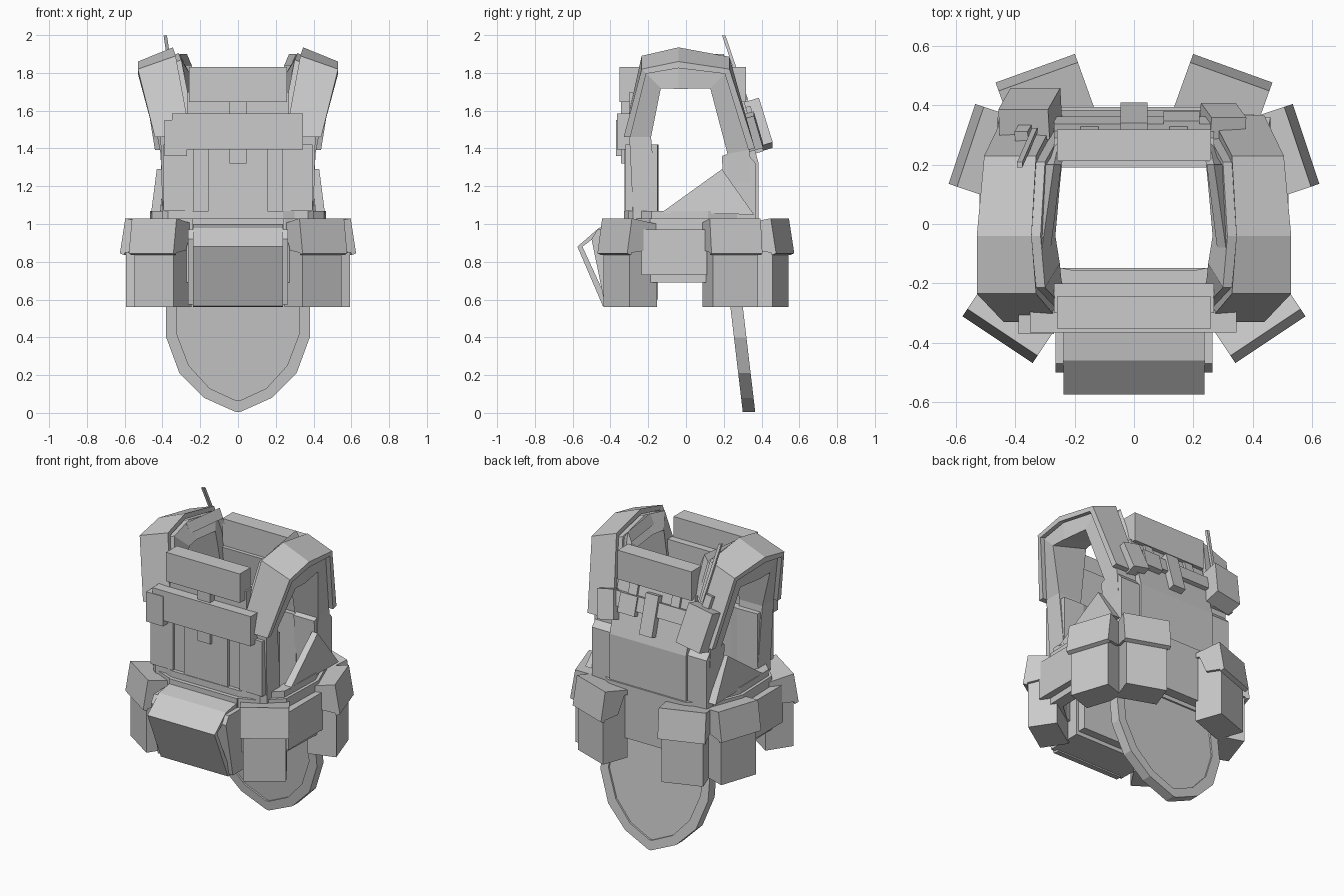
import bpy, bmesh, math
from mathutils import Vector, Matrix, Euler

if "Cube" in bpy.data.objects:
    bpy.data.objects.remove(bpy.data.objects["Cube"])


def loft(name, sections, cyclic=False, mirror=False):
    """Skin a list of equal-length 3D loops."""
    bm = bmesh.new()
    rings = [[bm.verts.new(p) for p in s] for s in sections]
    n = len(rings[0])
    pairs = list(zip(rings, rings[1:]))
    if cyclic:
        pairs.append((rings[-1], rings[0]))
    else:
        bm.faces.new(rings[0])
        bm.faces.new(rings[-1])
    for a, b in pairs:
        for i in range(n):
            j = (i + 1) % n
            bm.faces.new((a[i], a[j], b[j], b[i]))
    if mirror:
        g = bmesh.ops.duplicate(bm, geom=bm.verts[:] + bm.edges[:] + bm.faces[:])
        for v in g['geom']:
            if isinstance(v, bmesh.types.BMVert):
                v.co.x *= -1
    bmesh.ops.recalc_face_normals(bm, faces=bm.faces[:])
    me = bpy.data.meshes.new(name)
    bm.to_mesh(me)
    bm.free()
    ob = bpy.data.objects.new(name, me)
    bpy.context.collection.objects.link(ob)
    return ob


def prism(name, pts, axis, lo, hi, mat=None, mirror=False):
    """Extrude a 2D profile along an axis (remaining axes in xyz order)."""
    def place(p, t):
        c = list(p)
        c.insert('xyz'.index(axis), t)
        return mat @ Vector(c) if mat else Vector(c)
    return loft(name, [[place(p, t) for p in pts] for t in (lo, hi)], mirror=mirror)


def box(name, x0, x1, y0, y1, z0, z1, mat=None, mirror=False):
    return prism(name, [(x0, y0), (x1, y0), (x1, y1), (x0, y1)], 'z', z0, z1, mat, mirror)


def frame(loc, rx=0, ry=0, rz=0):
    r = Euler([math.radians(a) for a in (rx, ry, rz)]).to_matrix().to_4x4()
    return Matrix.Translation(loc) @ r


def both(half):
    return half + [(-x, y) for x, y in reversed(half)]


# Front body: main plate, upper chest, lower skirt
prism("front_plate", both([(.21, -.155), (.26, -.145), (.40, -.15), (.40, -.28), (.37, -.305)]),
      'z', .93, 1.42)
box("upper_chest", -.27, .27, -.30, -.2, 1.4, 1.7)
box("front_skirt", -.25, .25, -.2, -.148, .6, 1.0)
box("chest_pocket", -.155, .155, -.325, -.29, 1.07, 1.42)
box("chest_side_strip", .235, .395, -.32, -.27, 1.07, 1.42, mirror=True)
box("chest_strap", -.35, .345, -.365, -.29, 1.395, 1.585)
box("chest_side_box", -.39, -.27, -.37, -.29, 1.36, 1.55)
box("front_buckle", -.045, .045, -.345, -.28, 1.32, 1.65)

# Back body
prism("back_plate", [(.2, .85), (.2, 1.36), (.23, 1.36), (.19, 1.66), (.29, 1.66),
                     (.385, 1.32), (.385, .85)], 'x', -.27, .27)
prism("back_wing", [(.21, .95), (.19, 1.36), (.3, 1.4), (.37, 1.32), (.37, .95)],
      'x', .26, .405, mirror=True)

# Collars
box("front_collar", -.26, .26, -.353, -.245, 1.645, 1.83)
box("back_collar", -.26, .26, .213, .318, 1.645, 1.83)

# Shoulder straps: (y, z, inner x, outer x, drop at outer edge, inward direction)
stations = [(-.33, 1.46, .25, .44, .0, (1, 0)), (-.235, 1.89, .33, .53, .07, (.7, -.7)),
            (-.04, 1.935, .345, .53, .075, (0, -1)), (.23, 1.885, .33, .505, .065, (-.7, -.7)),
            (.365, 1.40, .26, .44, .0, (-1, -.2))]


def strap(shift, thick, trim, flare):
    """Cross-sections of a strap; flare moves the lower inner edge to the neck."""
    secs = []
    for y, z, xi, xo, drop, (ny, nz) in stations:
        xi, xo = xi - trim, xo - trim
        (ay, az), (by, bz) = [(y + s * ny, z + s * nz) for s in (shift, shift + thick)]
        secs.append([(xi, ay, az), (xo, ay, az - drop), (xo, by, bz - drop),
                     (max(xi - flare, .245), by, bz)])
    return secs


loft("shoulder_pad", strap(0, .035, 0, 0), mirror=True)
low_f = [(.25, -.28, 1.05), (.40, -.28, 1.05), (.40, -.15, 1.05), (.26, -.15, 1.05)]
low_b = [(.25, .35, 1.05), (.40, .35, 1.05), (.40, .22, 1.05), (.25, .21, 1.05)]
loft("shoulder_strap", [low_f] + strap(.03, .115, .03, .05) + [low_b], mirror=True)
# narrow band along the inner edge of each strap
loft("strap_inner_band", [[(.28, -.08, 1.84), (.31, -.08, 1.90), (.33, -.08, 1.86)],
                          [(.245, .2, 1.84), (.27, .2, 1.90), (.31, .2, 1.84)],
                          [(.22, .27, 1.62), (.25, .29, 1.62), (.29, .25, 1.62)]],
     mirror=True)

# Belt rings
outline = both([(.25, -.345), (.36, -.30), (.475, -.19), (.485, .12), (.41, .31), (.27, .395)])


def ring(name, z0, z1, grow, thick):
    secs = []
    for x, y in outline:
        v = Vector((x, y, 0))
        d = v.normalized()
        a, b = v + d * grow, v - d * thick
        secs.append([(a.x, a.y, z0), (a.x, a.y, z1), (b.x, b.y, z1), (b.x, b.y, z0)])
    loft(name, secs, cyclic=True)


ring("belt", .69, 1.03, 0, .08)
ring("belt_top_band", 1.0, 1.07, -.02, .09)
box("belt_side_panel", .46, .52, -.235, .11, .73, .97, mirror=True)

# Triangular side gusset
loft("side_gusset", [[(.41, -.13, 1.06), (.39, .19, 1.29), (.41, .36, 1.05)],
                     [(.46, -.13, 1.06), (.43, .19, 1.29), (.46, .36, 1.05)]], mirror=True)

# Front pouch with overhanging flap
prism("front_pouch", [(-.2, .575), (-.43, .575), (-.5, .92), (-.47, .97), (-.2, .97)],
      'x', -.265, .265)
prism("front_pouch_flap", [(-.34, 1.0), (-.46, .98), (-.575, .88), (-.44, .565), (-.4, .56),
                           (-.415, .59), (-.548, .88), (-.45, .955), (-.34, .97)], 'x', -.237, .237)
box("front_pouch_backing", -.24, .24, -.355, -.25, .6, 1.03)

# Six hip pouches: outer-edge midpoint and turn about z (local +y points outward)
for label, x, y, turn in [("front", .46, -.39, -146.3), ("side", .58, .27, -71.5),
                          ("back", .333, .525, -19.8)]:
    m = frame((x, y, 0), rz=turn)
    box(label + "_hip_pouch", -.125, .125, -.2, -.027, .56, .99, m, True)
    prism(label + "_hip_pouch_lid", [(-.19, 1.0), (-.03, 1.03), (0, .845), (-.025, .835),
                                     (-.05, .98), (-.19, .97)], 'x', -.142, .142, m, True)
    for s in (-1, 1):
        side = "left" if s < 0 else "right"
        prism(label + "_lid_cheek_" + side,
              [(-.05, .98), (-.03, 1.02), (-.004, .845), (-.12, .86), (-.17, .98)],
              'x', s * .142, s * .122, m, True)

# Hanging tail guard: raised rim around a thinner panel, leaning back
tail = both([(.38, .75), (.38, .40), (.31, .21), (.18, .08), (.01, .004)])
inner = both([(.325, .70), (.325, .42), (.26, .25), (.15, .13), (.01, .065)])


def lean(p, off):
    return (p[0], .235 + (.56 - p[1]) * .118 + off, p[1])


loft("tail_rim", [[lean(a, 0), lean(a, .066), lean(b, .066), lean(b, 0)]
                  for a, b in zip(tail, inner)], cyclic=True)
loft("tail_panel", [[lean(p, o) for p in inner] for o in (.012, .055)])

# Back webbing, buckle and gear
tilt = frame((0, .335, 1.52), rx=16)
box("back_webbing", -.27, .27, -.03, .02, -.03, .06, tilt)
box("back_strap_block", .10, .22, -.02, .03, -.06, .06, tilt)
box("back_buckle", -.045, .045, -.03, .035, -.15, .1, tilt)
box("back_upper_tab", .12, .18, -.05, .01, .04, .14, tilt, True)
box("small_back_box", -.06, .06, -.04, .035, -.09, .09, frame((.30, .35, 1.49), 16, 12))

# Radio with antenna
radio = frame((-.35, .37, 1.52), 17, -10)
box("radio", -.085, .085, -.05, .055, -.125, .125, radio)
box("radio_knob", -.02, .025, -.045, 0, .12, .2, radio)
a, b = Vector((-.335, .315, 1.66)), Vector((-.385, .2, 1.998))
loft("antenna", [[p + Vector((dx * .009, dy * .009, 0))
                  for dx, dy in ((-1, -1), (1, -1), (1, 1), (-1, 1))] for p in (a, b)])
